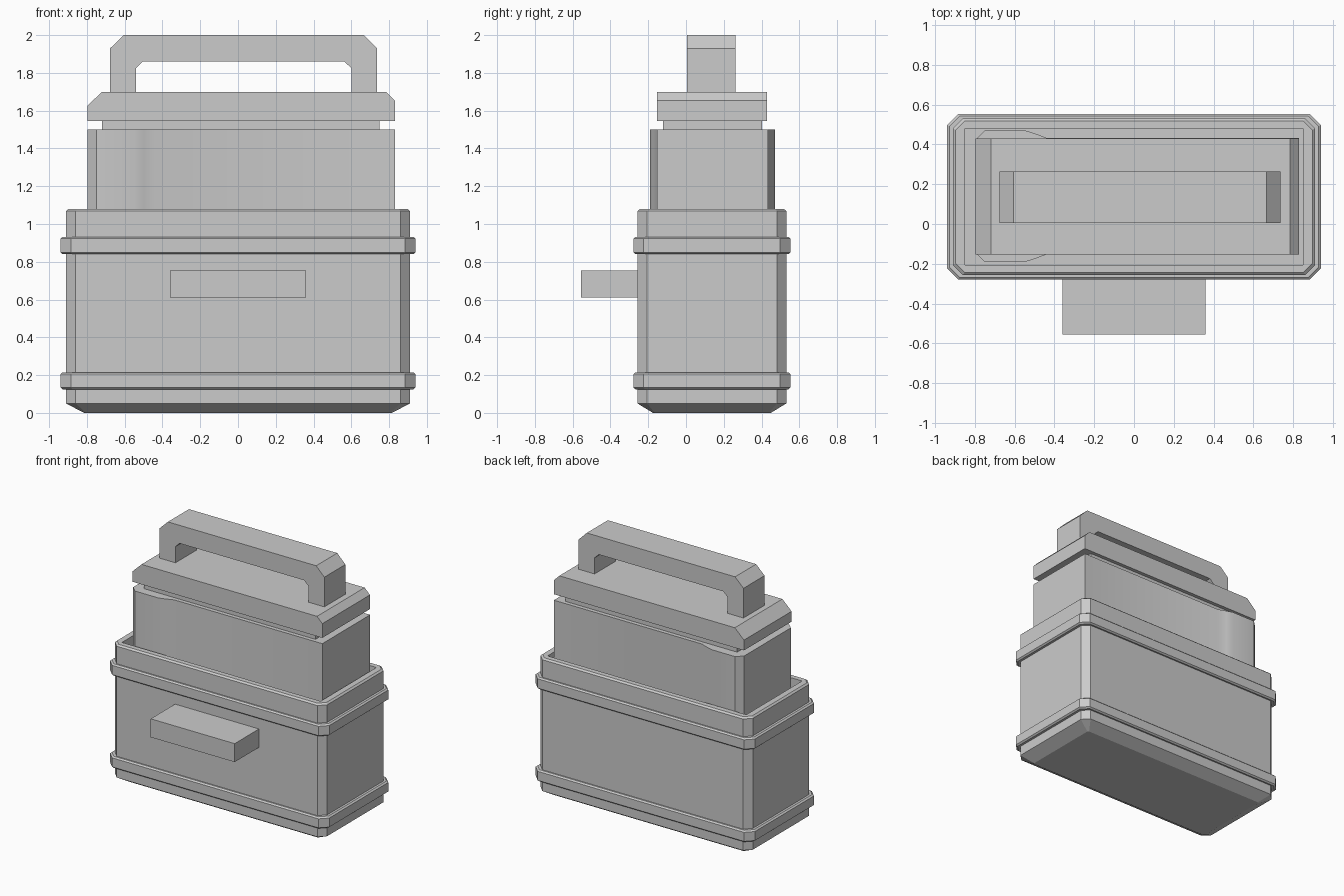
import bpy

if "Cube" in bpy.data.objects:
    bpy.data.objects.remove(bpy.data.objects["Cube"])

CY = 0.137  # depth centre of the case


def make(name, verts, faces):
    me = bpy.data.meshes.new(name)
    me.from_pydata(verts, [], faces)
    me.update()
    ob = bpy.data.objects.new(name, me)
    bpy.context.collection.objects.link(ob)
    return ob


def ring(hx, hy, c, z):
    """Chamfered rectangle, counter-clockwise."""
    pts = [(hx, -hy + c), (hx, hy - c), (hx - c, hy), (-hx + c, hy),
           (-hx, hy - c), (-hx, -hy + c), (-hx + c, -hy), (hx - c, -hy)]
    return [(x, y + CY, z) for x, y in pts]


def loft(name, rings, closed=False):
    """Bridge rings from bottom to top; cap the ends unless closed."""
    n, m = len(rings[0]), len(rings)
    verts = [v for r in rings for v in r]
    faces = []
    for i in range(m if closed else m - 1):
        a, b = i * n, (i + 1) % m * n
        faces += [(a + k, a + (k + 1) % n, b + (k + 1) % n, b + k) for k in range(n)]
    if not closed:
        faces += [tuple(reversed(range(n))), tuple(range((m - 1) * n, m * n))]
    return make(name, verts, faces)


def prism_y(name, profile, y0, y1):
    """Extrude an x/z profile (clockwise from the front) along y."""
    return loft(name, [[(x, y, z) for x, z in profile] for y in (y0, y1)])


def box(name, x0, x1, y0, y1, z0, z1):
    return loft(name, [[(x0, y0, z), (x1, y0, z), (x1, y1, z), (x0, y1, z)]
                       for z in (z0, z1)])


# Outer case: bevelled foot, walls, rim and recessed opening
loft("case", [ring(0.815, 0.312, 0.01, 0), ring(0.91, 0.394, 0.05, 0.05),
              ring(0.91, 0.394, 0.05, 1.068), ring(0.897, 0.381, 0.045, 1.08),
              ring(0.852, 0.342, 0.002, 1.08), ring(0.852, 0.342, 0.002, 1.0)])

# Two raised bands around the case
for name, z0, z1 in (("lower_band", 0.125, 0.215), ("upper_band", 0.84, 0.932)):
    loft(name, [ring(0.90, 0.384, 0.046, z0), ring(0.928, 0.405, 0.05, z0),
                ring(0.94, 0.416, 0.055, z0 + 0.01), ring(0.94, 0.416, 0.055, z1 - 0.01),
                ring(0.928, 0.405, 0.05, z1), ring(0.90, 0.384, 0.046, z1)], closed=True)

# Front ledge
box("front_ledge", -0.36, 0.36, -0.555, -0.25, 0.61, 0.753)

# Inner core, swelling towards the left end
half = [(0.83, 0.293), (-0.44, 0.293), (-0.50, 0.316), (-0.55, 0.331),
        (-0.75, 0.331), (-0.797, 0.285)]
outline = half + [(x, -y) for x, y in reversed(half)]
core = loft("core", [[(x, y + 0.14, z) for x, y in outline] for z in (1.0, 1.5)])

# Neck and lid
box("neck", -0.72, 0.75, -0.122, 0.402, 1.49, 1.555)
lid = [(-0.798, 1.545), (-0.798, 1.625), (-0.72, 1.70),
       (0.785, 1.70), (0.83, 1.655), (0.83, 1.545)]
prism_y("lid", lid[::-1][::-1], -0.153, 0.43)

# Carry handle
handle = [(-0.677, 1.69), (-0.677, 1.93), (-0.605, 2.0), (0.667, 2.0), (0.737, 1.93),
          (0.737, 1.69), (0.6, 1.69), (0.6, 1.825), (0.563, 1.86), (-0.505, 1.86),
          (-0.54, 1.825), (-0.54, 1.69)]
prism_y("handle", handle, 0.005, 0.263)

# Consistent outward normals
import bmesh
for ob in bpy.context.scene.objects:
    bm = bmesh.new()
    bm.from_mesh(ob.data)
    bmesh.ops.recalc_face_normals(bm, faces=bm.faces)
    bm.to_mesh(ob.data)
    bm.free()

# Soft shading on the swelling of the core
bpy.ops.object.select_all(action='DESELECT')
core.select_set(True)
bpy.context.view_layer.objects.active = core
bpy.ops.object.shade_smooth_by_angle(angle=0.5)
